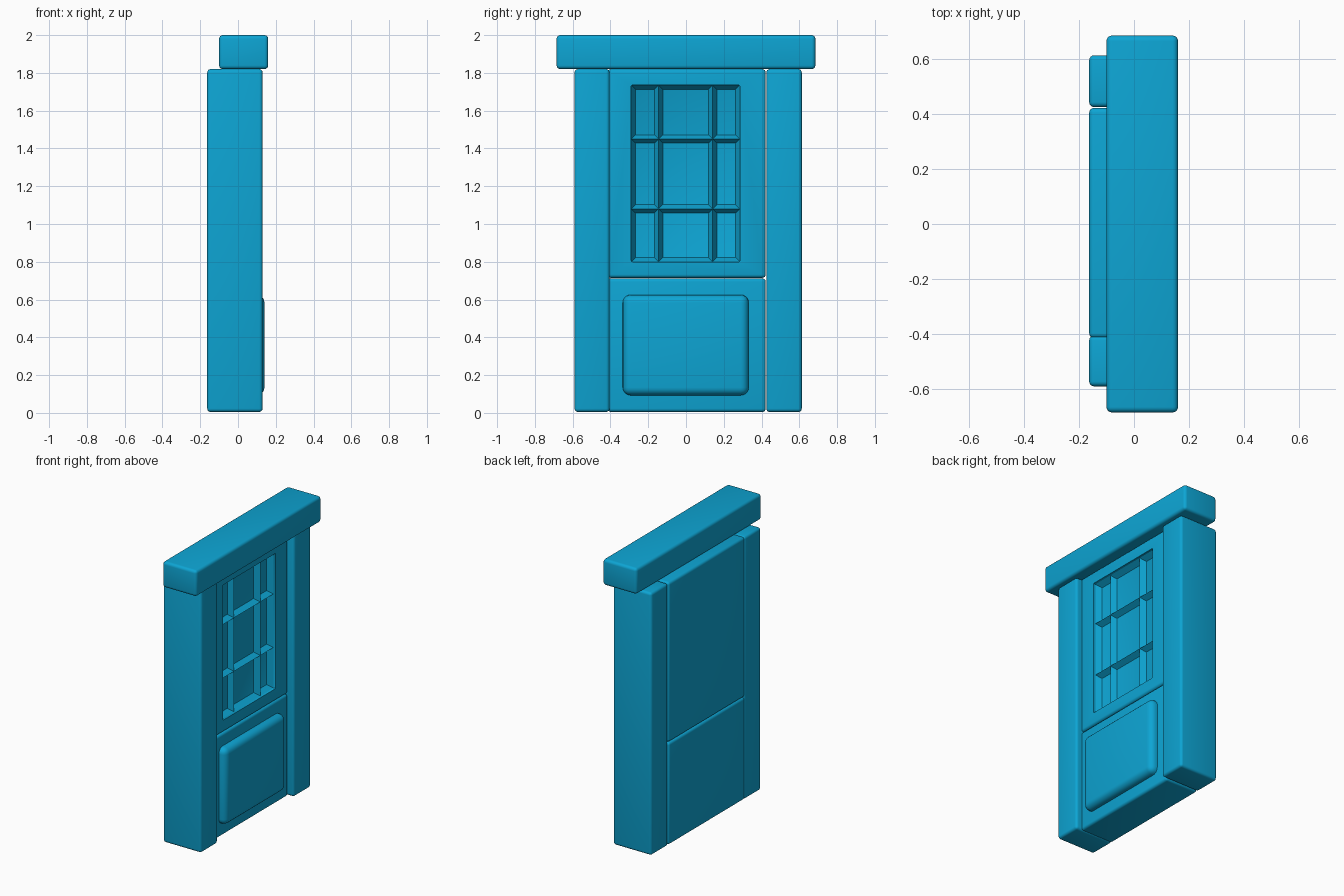
import bpy, bmesh, math
from mathutils import Matrix, Vector

if "Cube" in bpy.data.objects:
    bpy.data.objects.remove(bpy.data.objects["Cube"])

paint = bpy.data.materials.new("blue_paint")
paint.diffuse_color = (0.004, 0.376, 0.658, 1)
paint.use_nodes = True
paint.node_tree.nodes["Principled BSDF"].inputs["Base Color"].default_value = paint.diffuse_color


def finish(bm, name):
    bmesh.ops.recalc_face_normals(bm, faces=bm.faces)
    mesh = bpy.data.meshes.new(name)
    bm.to_mesh(mesh)
    bm.free()
    mesh.materials.append(paint)
    ob = bpy.data.objects.new(name, mesh)
    bpy.context.collection.objects.link(ob)
    return ob


def smooth(ob):
    bpy.ops.object.select_all(action='DESELECT')
    ob.select_set(True)
    bpy.context.view_layer.objects.active = ob
    bpy.ops.object.shade_smooth_by_angle(angle=math.radians(35))


def block(name, x, y, z, bevel=0.018, segments=4):
    """Rounded box given by its (min, max) extent on each axis."""
    bm = bmesh.new()
    bmesh.ops.create_cube(bm, size=1)
    for v in bm.verts:
        v.co = Vector([(a + b) / 2 + c * (b - a) for (a, b), c in zip((x, y, z), v.co)])
    bmesh.ops.bevel(bm, geom=bm.edges[:], offset=bevel, segments=segments,
                    profile=0.5, affect='EDGES')
    ob = finish(bm, name)
    smooth(ob)
    return ob


BACK, FACE = -0.163, 0.088      # door depth
GLASS, RIDGE = 0.035, 0.072     # pane depth and glazing bar ridge
WY, WZ = (-0.29, 0.285), (0.80, 1.735)   # window opening

# Frame: lintel and two posts
block("lintel", (-0.10, 0.16), (-0.685, 0.685), (1.82, 2.0), 0.02)
block("left_post", (BACK, 0.13), (-0.59, -0.405), (0.005, 1.82))
block("right_post", (BACK, 0.13), (0.425, 0.613), (0.005, 1.82))

# Lower door leaf with its raised panel
block("lower_door", (BACK, FACE), (-0.415, 0.422), (0.005, 0.712))
block("raised_panel", (0.0, 0.14), (-0.335, 0.332), (0.093, 0.625), 0.042, 5)

# Upper door leaf with the window recess cut out
door = block("upper_door", (BACK, FACE), (-0.415, 0.422), (0.715, 1.82))
cutter = block("window_cutter", (GLASS, 0.3), WY, WZ, 0.006, 2)
cutter.hide_render = True
mod = door.modifiers.new("window", 'BOOLEAN')
mod.object = cutter
mod.operation = 'DIFFERENCE'
mod.solver = 'EXACT'
bpy.context.view_layer.objects.active = door
bpy.ops.object.modifier_apply(modifier=mod.name)
bpy.data.objects.remove(cutter)
smooth(door)


def glazing_bar(name, axis, pos, ends, sides=(-1, 1), half=0.028):
    """Ridged bar along y or z; a border bar has only one sloping side."""
    lo = pos + (half if -1 not in sides else 0)
    section = [(GLASS - 0.01, pos + sides[0] * half), (RIDGE, pos)]
    section = [(GLASS - 0.01, pos - half if -1 in sides else pos), (RIDGE, pos),
               (GLASS - 0.01, pos + half if 1 in sides else pos)]
    bm = bmesh.new()
    rings = []
    for e in ends:
        rings.append([bm.verts.new((x, e, c) if axis == 'y' else (x, c, e))
                      for x, c in section])
    a, b = rings
    bm.faces.new(a)
    bm.faces.new(b)
    for i in range(3):
        j = (i + 1) % 3
        bm.faces.new((a[i], a[j], b[j], b[i]))
    finish(bm, name)


# Glazing bars and sloped borders
for i, (p, s) in enumerate([(WY[0], (1,)), (-0.145, (-1, 1)), (0.141, (-1, 1)), (WY[1], (-1,))]):
    glazing_bar(f"upright_bar_{i}", 'z', p, WZ, s)
for i, (p, s) in enumerate([(WZ[0], (1,)), (1.08, (-1, 1)), (1.45, (-1, 1)), (WZ[1], (-1,))]):
    glazing_bar(f"cross_bar_{i}", 'y', p, WY, s)
